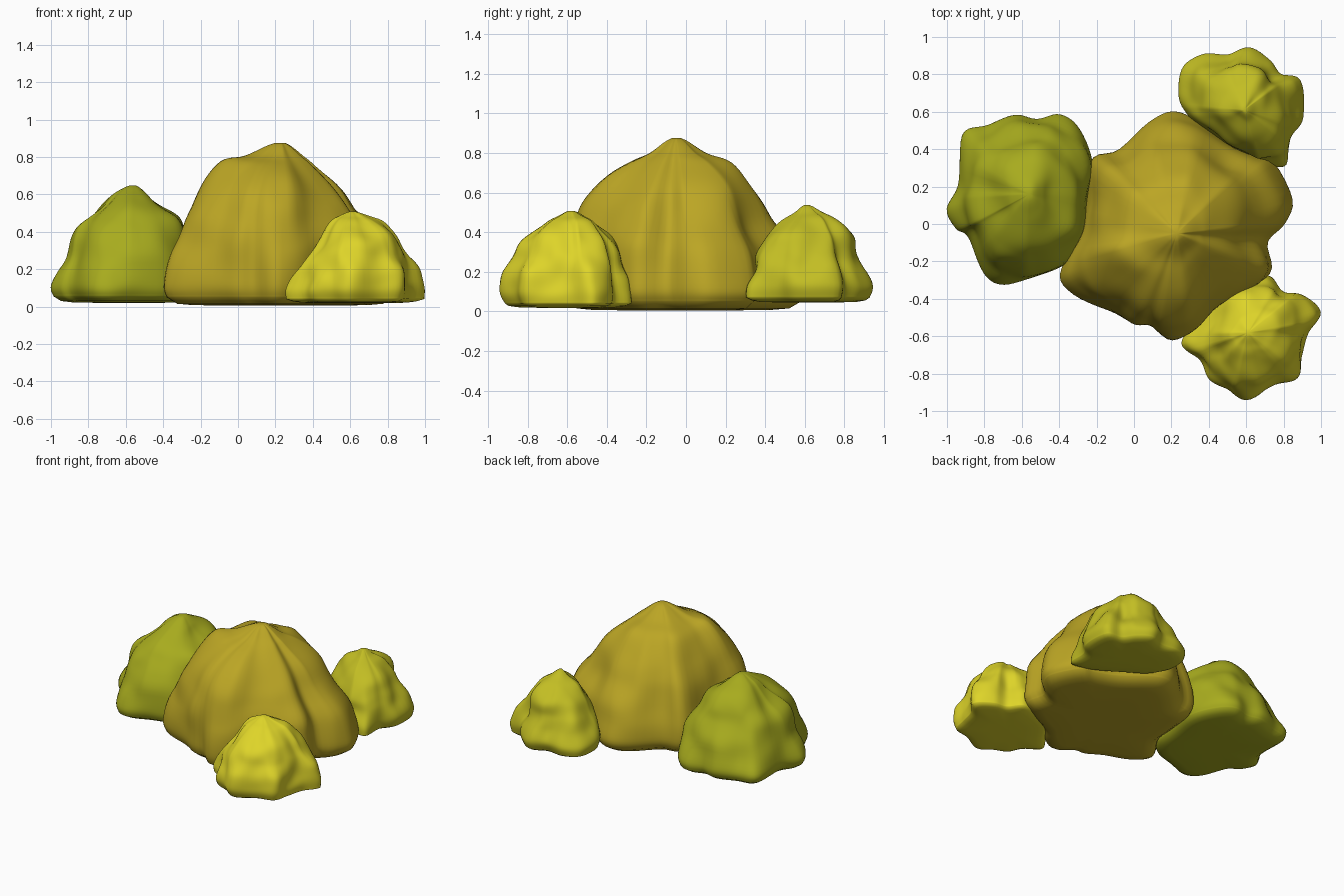
import bpy, bmesh, math
from mathutils import Vector, noise

SEG, SUB = 96, 6


def catmull(a, b, c, d, t):
    return 0.5 * (2 * b + (c - a) * t + (2 * a - 5 * b + 4 * c - d) * t * t
                  + (3 * b - a - 3 * c + d) * t ** 3)


def closed_outline(pts):
    """Smooth closed loop through the points, SEG samples."""
    n, out = len(pts), []
    p = [Vector(q) for q in pts]
    for i in range(SEG):
        u = i * n / SEG
        k = int(u)
        out.append(catmull(p[k - 1], p[k], p[(k + 1) % n], p[(k + 2) % n], u - k))
    return out


def open_curve(vals, after):
    """Smooth curve through the values; 'after' sets the slope at the peak."""
    v = [vals[0]] + list(vals) + [after]
    return [catmull(*v[i:i + 4], j / SUB) for i in range(len(vals) - 1) for j in range(SUB)]


def boulder(name, color, centre, floor, outline, heights, left, right, front, back,
            amp, freq, shoulders=()):
    """Lumpy mound: base outline shrunk upward by four side profiles."""
    c = Vector(centre)
    loop = [q - c for q in closed_outline(outline)]
    ext = (-min(q.x for q in loop), max(q.x for q in loop),
           -min(q.y for q in loop), max(q.y for q in loop))
    z = open_curve(heights, heights[-2])
    top = heights[-1]
    sides = [open_curve(p + [0.0], -p[-1]) for p in (left, right, front, back)]
    bm = bmesh.new()
    rings = []

    def add_ring(fn):
        rings.append([bm.verts.new(fn(q)) for q in loop])

    # underside
    for f, zz in ((0.45, floor), (0.75, floor + 0.003), (0.88, floor + 0.01)):
        add_ring(lambda q: (c.x + q.x * f, c.y + q.y * f, zz))
    # flanks and crown
    for k in range(len(z)):
        rise = (z[k] - z[0]) / (top - z[0])

        def place(q):
            d = q.normalized()
            sx, sy = (1 if d.x > 0 else 0), (3 if d.y > 0 else 2)
            f = d.x ** 2 * sides[sx][k] + d.y ** 2 * sides[sy][k]
            e = d.x ** 2 * ext[sx] + d.y ** 2 * ext[sy]
            e = min(e, q.length * 1.08)
            b = min(1.0, max(0.0, rise * 1.4))
            r = q.length + (e - q.length) * b
            pos = Vector((c.x + d.x * r * f, c.y + d.y * r * f, z[k]))
            w = min(1.0, max(0.0, rise * 3)) * min(1.0, f * 1.5)
            n = noise.noise(pos * freq)
            pos += Vector((d.x, d.y, 0.5)) * (n * amp * w)
            for x, y, size, h in shoulders:
                g = math.exp(-((pos.x - x) ** 2 + (pos.y - y) ** 2) / size ** 2)
                pos.z += h * g * min(1.0, max(0.0, rise * 1.5))
            return pos
        add_ring(place)
    for a, b in zip(rings, rings[1:]):
        for i in range(SEG):
            j = (i + 1) % SEG
            bm.faces.new((a[i], a[j], b[j], b[i]))
    # close bottom and peak
    for ring, zz in ((rings[0], floor), (rings[-1], sum(v.co.z for v in rings[-1]) / SEG)):
        tip = bm.verts.new((c.x, c.y, zz))
        for i in range(SEG):
            bm.faces.new((ring[i], ring[(i + 1) % SEG], tip))
    bmesh.ops.recalc_face_normals(bm, faces=bm.faces)
    me = bpy.data.meshes.new(name)
    bm.to_mesh(me)
    bm.free()
    for p in me.polygons:
        p.use_smooth = True
    mat = bpy.data.materials.new(name + "_color")
    mat.diffuse_color = (*color, 1)
    me.materials.append(mat)
    ob = bpy.data.objects.new(name, me)
    bpy.context.collection.objects.link(ob)


# large central mound
boulder("main_mound", (0.50, 0.38, 0.018), (0.23, -0.05), 0.005,
        [(0.85, 0.13), (0.75, 0.33), (0.65, 0.36), (0.5, 0.42), (0.32, 0.56), (0.2, 0.6),
         (0.08, 0.54), (-0.08, 0.39), (-0.22, 0.34), (-0.26, 0.1), (-0.28, -0.07),
         (-0.40, -0.27), (-0.32, -0.38), (-0.12, -0.46), (0.0, -0.53), (0.09, -0.54),
         (0.2, -0.62), (0.33, -0.55), (0.43, -0.45), (0.6, -0.36), (0.73, -0.25),
         (0.71, -0.1), (0.8, 0.0)],
        [0.05, 0.12, 0.3, 0.45, 0.6, 0.74, 0.8, 0.88],
        [0.97, 1, 0.95, 0.87, 0.69, 0.55, 0.32],
        [0.97, 1, 0.91, 0.74, 0.54, 0.32, 0.21],
        [0.97, 1, 0.97, 0.90, 0.74, 0.43, 0.24],
        [0.97, 1, 0.92, 0.78, 0.65, 0.44, 0.24], 0.03, 4.0,
        [(-0.1, -0.17, 0.12, 0.05), (0.36, 0.26, 0.12, 0.02)])

# green mound on the left
boulder("left_mound", (0.39, 0.41, 0.013), (-0.56, 0.16), 0.02,
        [(-0.22, 0.33), (-0.30, 0.52), (-0.40, 0.59), (-0.52, 0.56), (-0.63, 0.58),
         (-0.78, 0.53), (-0.92, 0.48), (-0.93, 0.22), (-1.0, 0.08), (-0.95, -0.02),
         (-0.88, -0.07), (-0.80, -0.27), (-0.70, -0.33), (-0.55, -0.28),
         (-0.38, -0.22), (-0.28, -0.1), (-0.25, 0.1)],
        [0.055, 0.12, 0.28, 0.4, 0.48, 0.56, 0.61, 0.65],
        [0.97, 1, 0.84, 0.71, 0.53, 0.34, 0.2],
        [0.97, 1, 0.94, 0.82, 0.68, 0.36, 0.2],
        [0.97, 1, 0.9, 0.78, 0.64, 0.44, 0.24],
        [0.97, 1, 0.85, 0.72, 0.63, 0.46, 0.24], 0.03, 5.5)

# bright yellow mound at the front right
boulder("front_mound", (0.73, 0.66, 0.022), (0.61, -0.58), 0.018,
        [(1.0, -0.47), (0.9, -0.38), (0.8, -0.36), (0.72, -0.27), (0.55, -0.31),
         (0.45, -0.36), (0.34, -0.51), (0.25, -0.64), (0.35, -0.73), (0.4, -0.83),
         (0.5, -0.88), (0.6, -0.94), (0.75, -0.86), (0.87, -0.82), (0.9, -0.7),
         (0.93, -0.58)],
        [0.04, 0.1, 0.2, 0.3, 0.38, 0.45, 0.48, 0.51],
        [0.98, 0.98, 0.84, 0.6, 0.44, 0.3, 0.2],
        [0.99, 0.99, 0.91, 0.79, 0.66, 0.48, 0.3],
        [0.93, 1, 0.93, 0.8, 0.6, 0.35, 0.2],
        [0.98, 0.98, 0.9, 0.81, 0.61, 0.38, 0.23], 0.03, 7.0)

# yellow mound at the back right
boulder("back_mound", (0.54, 0.51, 0.017), (0.59, 0.61), 0.045,
        [(0.9, 0.57), (0.89, 0.77), (0.78, 0.8), (0.72, 0.88), (0.62, 0.945),
         (0.5, 0.9), (0.37, 0.91), (0.26, 0.85), (0.24, 0.7), (0.28, 0.6),
         (0.34, 0.53), (0.45, 0.46), (0.61, 0.36), (0.72, 0.31), (0.82, 0.31),
         (0.83, 0.46)],
        [0.07, 0.13, 0.22, 0.3, 0.38, 0.46, 0.5, 0.54],
        [0.97, 1, 0.9, 0.77, 0.6, 0.4, 0.22],
        [0.97, 1, 0.9, 0.77, 0.6, 0.4, 0.22],
        [0.98, 1, 0.94, 0.87, 0.68, 0.42, 0.24],
        [0.95, 1, 0.84, 0.76, 0.7, 0.48, 0.28], 0.03, 7.0)
